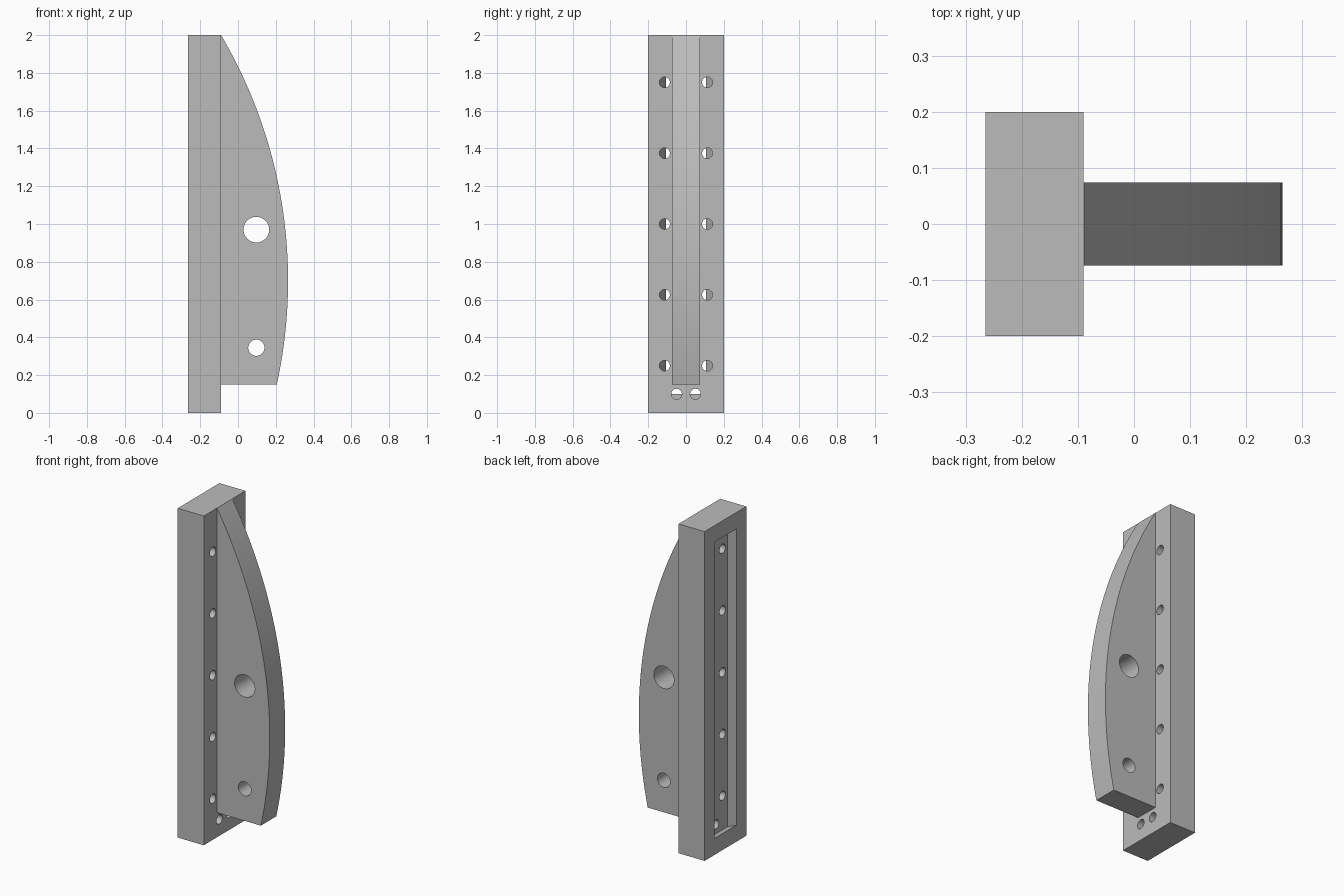
import bpy, bmesh, math
from mathutils import Matrix, Vector

cube = bpy.data.objects.get("Cube")
if cube:
    bpy.data.objects.remove(cube, do_unlink=True)

grey = bpy.data.materials.new("plain grey")
grey.use_nodes = True
grey.diffuse_color = (0.5, 0.5, 0.5, 1)
grey.node_tree.nodes["Principled BSDF"].inputs["Base Color"].default_value = (0.5, 0.5, 0.5, 1)


def add_object(name, bm):
    bmesh.ops.recalc_face_normals(bm, faces=bm.faces)
    mesh = bpy.data.meshes.new(name)
    bm.to_mesh(mesh)
    bm.free()
    mesh.materials.append(grey)
    obj = bpy.data.objects.new(name, mesh)
    bpy.context.collection.objects.link(obj)
    return obj


def add_drill(bm, centre, radius, axis, length):
    turn = Vector(axis).to_track_quat('Z', 'Y').to_matrix().to_4x4()
    bmesh.ops.create_cone(bm, cap_ends=True, segments=40, radius1=radius, radius2=radius,
                          depth=length, matrix=Matrix.Translation(centre) @ turn)


def cut(target, cutter):
    cutter.hide_render = True
    cutter.hide_set(True)
    mod = target.modifiers.new(cutter.name, 'BOOLEAN')
    mod.operation = 'DIFFERENCE'
    mod.solver = 'EXACT'
    mod.object = cutter


BACK, FRONT = -0.265, -0.09   # mounting plate faces along x
FLOOR = -0.166                # floor of the dovetail pocket

# Mounting plate
bm = bmesh.new()
bmesh.ops.create_cube(bm, size=1, matrix=Matrix.Translation(((BACK + FRONT) / 2, 0, 1))
                      @ Matrix.Diagonal((FRONT - BACK, 0.4, 2, 1)))
plate = add_object("mounting_plate", bm)

# Undercut pocket: narrow at the opening, wider at the floor
slope = math.tan(math.radians(30))
bm = bmesh.new()
rings = []
for x in (BACK - 0.02, FLOOR):
    grow = (x - BACK) * slope
    y, low, high = 0.105 + grow, 0.1 - grow, 1.9 + grow
    rings.append([bm.verts.new((x, *p)) for p in ((-y, low), (y, low), (y, high), (-y, high))])
for ring in rings:
    bm.faces.new(ring)
for i in range(4):
    j = (i + 1) % 4
    bm.faces.new((rings[0][i], rings[0][j], rings[1][j], rings[1][i]))
cut(plate, add_object("pocket_cutter", bm))

# Screw holes: two columns of five and a pair at the foot
bm = bmesh.new()
for side in (-1, 1):
    for row in range(5):
        add_drill(bm, (-0.12, side * 0.113, 0.25 + 0.375 * row), 0.028, (1, 0, 0), 0.14)
    add_drill(bm, (-0.12, side * 0.05, 0.1), 0.028, (1, 0, 0), 0.14)
cut(plate, add_object("screw_hole_cutter", bm))

# Curved fin: arc profile in xz, extruded along y
RADIUS, ARC_Z, BULGE = 2.56, 0.7, 0.265
start, end = math.asin((0.15 - ARC_Z) / RADIUS), math.asin((2 - ARC_Z) / RADIUS)
bm = bmesh.new()
profile = [bm.verts.new((FRONT, -0.074, 0.15))]
STEPS = 48
for i in range(STEPS + 1):
    a = start + (end - start) * i / STEPS
    x = BULGE - RADIUS * (1 - math.cos(a))
    profile.append(bm.verts.new((max(x, FRONT + 0.0005), -0.074, ARC_Z + RADIUS * math.sin(a))))
profile.append(bm.verts.new((FRONT, -0.074, 2)))
side = bm.faces.new(profile)
new = bmesh.ops.extrude_face_region(bm, geom=[side])["geom"]
bmesh.ops.translate(bm, vec=(0, 0.148, 0), verts=[v for v in new if isinstance(v, bmesh.types.BMVert)])
fin = add_object("curved_fin", bm)

# Cross holes through the fin
bm = bmesh.new()
for z, r in ((0.97, 0.068), (0.345, 0.043)):
    add_drill(bm, (0.097, 0, z), r, (0, 1, 0), 0.3)
cut(fin, add_object("cross_hole_cutter", bm))

# Apply the cuts, then smooth the round surfaces
for obj in (plate, fin):
    bpy.ops.object.select_all(action='DESELECT')
    obj.select_set(True)
    bpy.context.view_layer.objects.active = obj
    for mod in list(obj.modifiers):
        bpy.ops.object.modifier_apply(modifier=mod.name)
    bpy.ops.object.shade_smooth_by_angle(angle=math.radians(25))
for obj in [o for o in bpy.data.objects if o.name.endswith("_cutter")]:
    bpy.data.objects.remove(obj, do_unlink=True)
